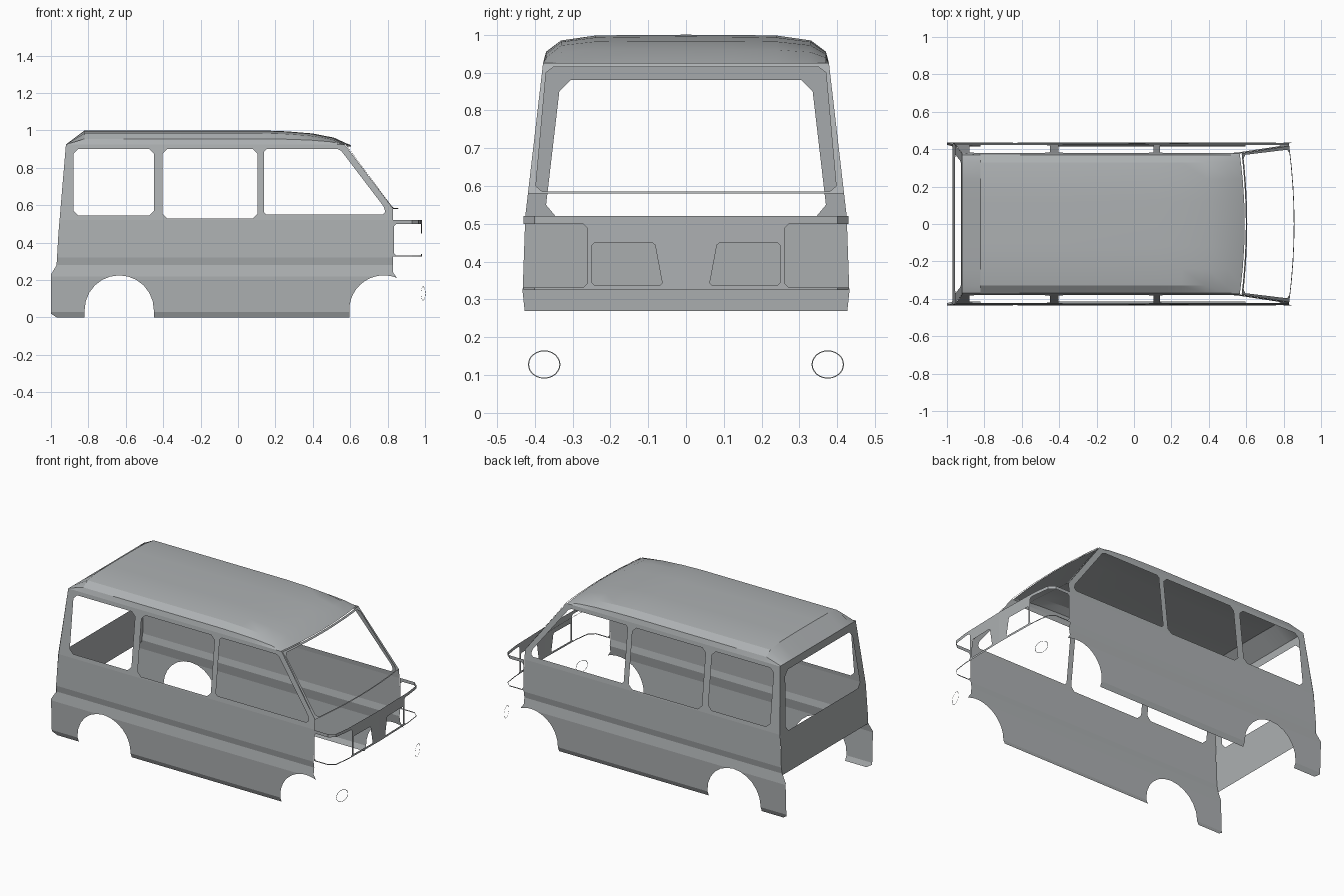
import bpy, bmesh, math
from mathutils import Vector

cube = bpy.data.objects.get("Cube")
if cube:
    bpy.data.objects.remove(cube, do_unlink=True)

# One painted-metal colour for the whole shell
GREY = (0.42, 0.44, 0.45, 1)
paint = bpy.data.materials.new("body_grey")
paint.use_nodes = True
paint.diffuse_color = GREY
paint.node_tree.nodes["Principled BSDF"].inputs["Base Color"].default_value = GREY


def finish(name, bm, smooth=False):
    mesh = bpy.data.meshes.new(name)
    bm.to_mesh(mesh)
    bm.free()
    mesh.materials.append(paint)
    obj = bpy.data.objects.new(name, mesh)
    bpy.context.collection.objects.link(obj)
    if smooth:
        bpy.ops.object.select_all(action='DESELECT')
        bpy.context.view_layer.objects.active = obj
        obj.select_set(True)
        bpy.ops.object.shade_smooth_by_angle(angle=math.radians(25))
    return obj


def interp(points, t):
    """Piecewise linear lookup in a list of (t, value)."""
    for (a, va), (b, vb) in zip(points, points[1:]):
        if t <= b:
            return va + (vb - va) * (t - a) / (b - a)
    return points[-1][1]


def sheet(name, loops, place, outward, cuts_u=(), cuts_v=(), smooth=False):
    """Fill an outline with holes, fold it along cuts and place it in space."""
    bm = bmesh.new()
    edges = []
    for loop in loops:
        vs = [bm.verts.new((u, v, 0)) for u, v in loop]
        edges += [bm.edges.new((p, q)) for p, q in zip(vs, vs[1:] + vs[:1])]
    bmesh.ops.triangle_fill(bm, edges=edges, use_beauty=True, normal=(0, 0, 1))
    for axis, cuts in ((Vector((1, 0, 0)), cuts_u), (Vector((0, 1, 0)), cuts_v)):
        for c in cuts:
            bmesh.ops.bisect_plane(bm, geom=bm.verts[:] + bm.edges[:] + bm.faces[:],
                                   dist=1e-5, plane_co=axis * c, plane_no=axis)
    for v in bm.verts:
        v.co = place(v.co.x, v.co.y)
    bm.normal_update()
    for f in bm.faces:
        if f.normal.dot(Vector(outward)) < 0:
            f.normal_flip()
    return finish(name, bm, smooth)


def chamfer(points, r):
    """Cut the corners of a polygon."""
    out = []
    n = len(points)
    for i, p in enumerate(points):
        p = Vector(p)
        for q in (Vector(points[i - 1]), Vector(points[(i + 1) % n])):
            out.append(tuple(p + (q - p).normalized() * r))
    return out


def box(x0, x1, z0, z1, r):
    return chamfer([(x0, z0), (x1, z0), (x1, z1), (x0, z1)], r)


def mirrored(half):
    """Close a half outline across the centre line."""
    return half + [(-u, v) for u, v in reversed(half)]


def flip(loop):
    return [(-u, v) for u, v in loop]


def arch(cx, end):
    return [(cx + 0.185 * math.cos(math.radians(a)), 0.04 + 0.185 * math.sin(math.radians(a)))
            for a in [180 + (end - 180) * i / 12 for i in range(13)]]


# Side panels: half width by height gives the pressed body lines
WIDTH = [(0, .415), (.03, .428), (.22, .435), (.28, .425), (.32, .432),
         (.52, .425), (.925, .378)]
outline = ([(-1, .02), (-.97, 0), (-.82, 0)] + arch(-.635, 0) + [(-.45, 0), (.595, 0)]
           + arch(.78, 68) + [(.83, .24), (.83, .58), (.57, .925), (-.92, .925),
                              (-.96, .45), (-.97, .28), (-1, .23)])
windows = [box(-.88, -.45, .545, .9, .025),
           box(-.405, .105, .53, .9, .025),
           chamfer([(.14, .55), (.785, .55), (.785, .585), (.545, .9), (.14, .9)], .012)]
for side, s in (("right", -1), ("left", 1)):
    sheet(side + "_side_panel", [outline] + windows,
          lambda x, z: Vector((x, s * interp(WIDTH, z), z)), (0, s, 0),
          cuts_v=[z for z, w in WIDTH[1:-1]])
    # Door handle plates
    for part, x0, x1 in (("rear", -.04, .07), ("front", .18, .3)):
        sheet(f"{side}_{part}_door_handle", [box(x0, x1, .438, .495, .015)],
              lambda x, z: Vector((x, s * (interp(WIDTH, z) + .003), z)), (0, s, 0))

# Rear panel with window opening
REAR = [(.27, -.97), (.52, -.957), (.925, -.92)]
rear_half = [(interp(WIDTH, z), z) for z in (.27, .32, .52, .925)]
rear_hole = mirrored([(.345, .52), (.37, .55), (.335, .85), (.305, .88)])
sheet("rear_panel", [mirrored(rear_half), rear_hole],
      lambda y, z: Vector((interp(REAR, z), y, z)), (-1, 0, 0), cuts_v=[.52])


# Windscreen frame, slightly bowed forward
def screen(y, z):
    base = .83 + (.57 - .83) * (z - .58) / (.925 - .58)
    return Vector((base + .028 * (1 - (y / .42) ** 2), y, z))


sheet("windscreen_frame",
      [mirrored([(interp(WIDTH, .58), .58), (.378, .925)]),
       mirrored([(.38, .585), (.397, .6), (.37, .9), (.35, .915)])],
      screen, (1, 0, 0), cuts_u=[-.3, -.2, -.1, 0, .1, .2, .3])

# Nose panel: a strip wrapped round the front corners, with lamp and grille holes
plan = [Vector(p) for p in ((.985, 0), (.978, .3), (.965, .4), (.93, .43), (.83, .43))]
PATH = [(0, plan[0])]
for a, b in zip(plan, plan[1:]):
    PATH.append((PATH[-1][0] + (b - a).length, b))
END = PATH[-1][0]


def nose(u, z):
    p = interp(PATH, abs(u))
    return Vector((p.x, math.copysign(p.y, u), z))


lamp = box(.26, END - .004, .331, .5, .012)
grille = chamfer([(.062, .338), (.248, .338), (.248, .45), (.083, .45)], .006)
folds = [d for d, p in PATH[1:-1]]
sheet("nose_panel",
      [mirrored([(END, .325), (END, .52)]), lamp, flip(lamp), grille, flip(grille)],
      nose, (1, 0, 0), cuts_u=[0] + folds + [-d for d in folds])

# Roof: one arched section lofted from tail to front lip
section = [(.378, 0), (.37, .4), (.33, .8), (.24, .97), (.12, .995), (0, 1)]
section = section + [(-y, h) for y, h in section[-2::-1]]
stations = [(-.92, 0), (-.82, 1), (-.35, 1), (.12, 1), (.25, .93), (.38, .78),
            (.49, .48), (.565, 0)]
bm = bmesh.new()
rows = []
for x, rise in stations:
    bow = .027 * max(0, x) / .565
    rows.append([bm.verts.new((x + bow * (1 - (y / .378) ** 2), y, .925 + .075 * rise * h))
                 for y, h in section])
for r0, r1 in zip(rows, rows[1:]):
    for i in range(len(section) - 1):
        bm.faces.new((r0[i], r0[i + 1], r1[i + 1], r1[i]))
bmesh.ops.recalc_face_normals(bm, faces=bm.faces[:])
if sum(f.normal.z for f in bm.faces) < 0:
    bmesh.ops.reverse_faces(bm, faces=bm.faces[:])
finish("roof", bm, smooth=True)

# Fog lamp rims, turned back at the outer edge
for side, s in (("right", -1), ("left", 1)):
    ring = [[(s * .375 + r * math.cos(a), .128 + r * .87 * math.sin(a))
             for a in [math.tau * i / 24 for i in range(24)]] for r in (.043, .040)]
    sheet(side + "_fog_lamp_rim", ring,
          lambda y, z: Vector((.99 - .28 * (abs(y) - .375), y, z)), (1, 0, 0))
